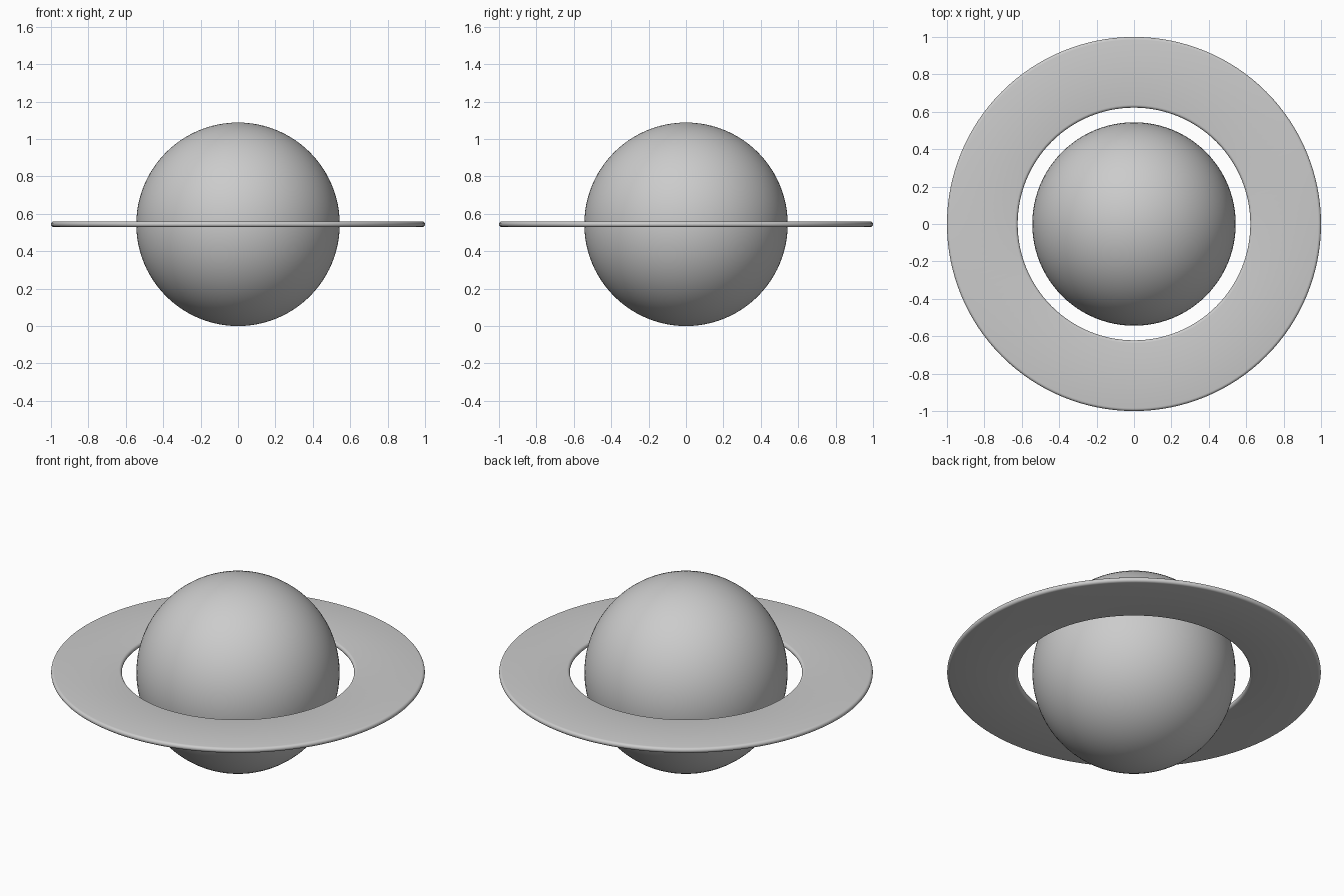
import bpy, bmesh, math
from mathutils import Vector

if "Cube" in bpy.data.objects:
    bpy.data.objects.remove(bpy.data.objects["Cube"])

R = 0.544            # planet radius, also height of its centre
INNER, OUTER = 0.622, 1.0
HALF = 0.015         # half thickness of the ring

# Planet ball
bpy.ops.mesh.primitive_uv_sphere_add(segments=96, ring_count=48, radius=R, location=(0, 0, R))
planet = bpy.context.object
planet.name = "planet"
bpy.ops.object.shade_smooth()


def arc(cx, start, steps=8):
    """Half-round rim of the ring's cross-section."""
    return [Vector((cx + HALF * math.cos(start + math.pi * i / steps), 0,
                    HALF * math.sin(start + math.pi * i / steps))) for i in range(steps + 1)]


# Flat ring with rounded rims, lathed from its cross-section
bm = bmesh.new()
points = arc(OUTER - HALF, -math.pi / 2) + arc(INNER + HALF, math.pi / 2)
verts = [bm.verts.new(p) for p in points]
edges = [bm.edges.new((v, verts[(i + 1) % len(verts)])) for i, v in enumerate(verts)]
bmesh.ops.spin(bm, geom=verts + edges, cent=(0, 0, 0), axis=(0, 0, 1),
               angle=2 * math.pi, steps=128)
bmesh.ops.remove_doubles(bm, verts=bm.verts, dist=1e-5)
bmesh.ops.recalc_face_normals(bm, faces=bm.faces)
mesh = bpy.data.meshes.new("ring")
bm.to_mesh(mesh)
bm.free()
ring = bpy.data.objects.new("ring", mesh)
ring.location.z = R
bpy.context.collection.objects.link(ring)
mesh.shade_smooth()
